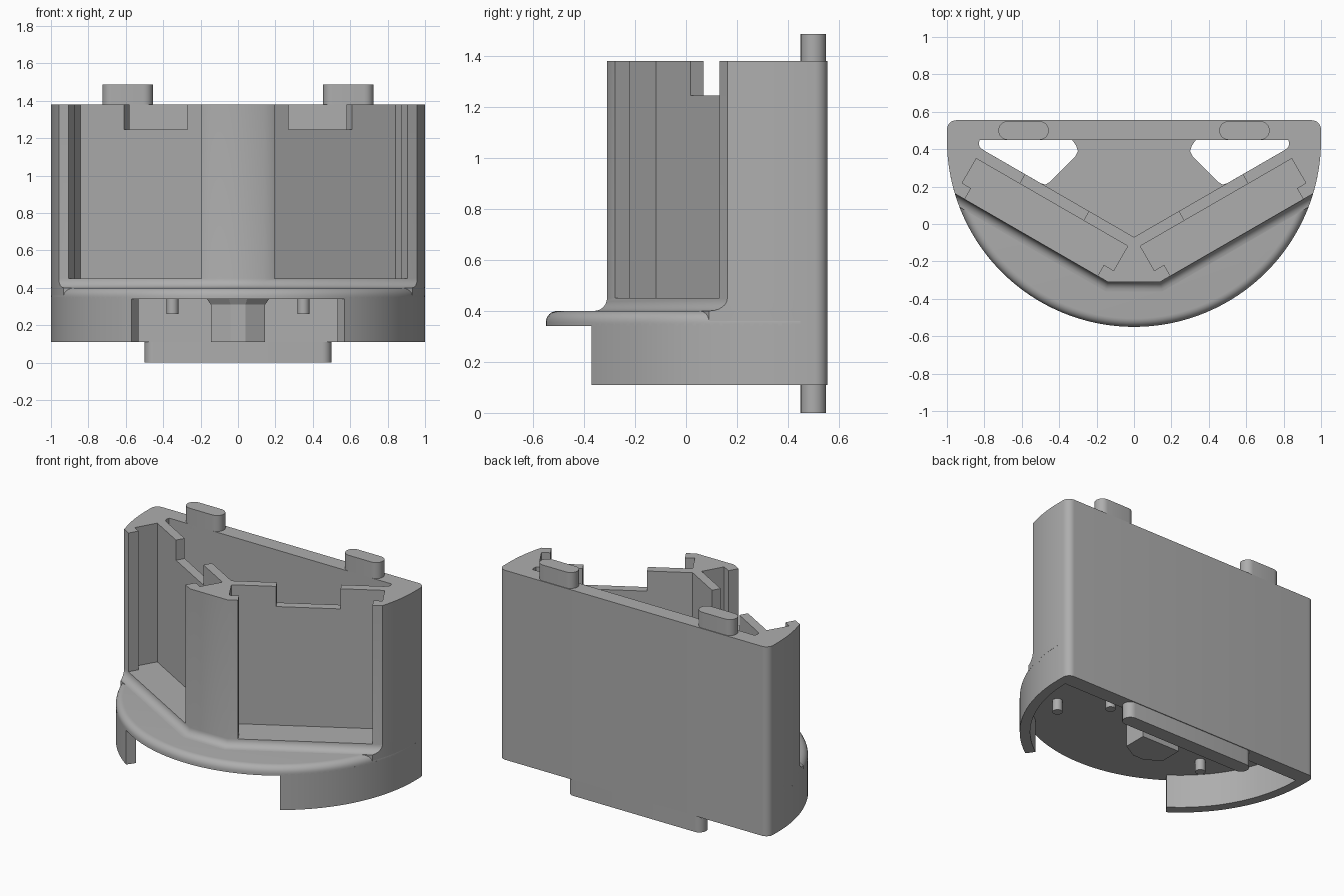
import bpy, bmesh
from math import sin, cos, pi, sqrt, asin, radians, atan2

cube = bpy.data.objects.get("Cube")
if cube:
    bpy.data.objects.remove(cube, do_unlink=True)

grey = bpy.data.materials.new("plain grey")
grey.use_nodes = True
COLOUR = (0.42, 0.42, 0.42, 1)
grey.diffuse_color = COLOUR
grey.node_tree.nodes["Principled BSDF"].inputs["Base Color"].default_value = COLOUR

CY = 0.45            # centre of the round front, radius 1
TOP = 1.38
C30, S30 = cos(pi / 6), sin(pi / 6)


def loft(name, layers):
    """Solid through a stack of (outline, z) layers with equal point counts."""
    bm = bmesh.new()
    rings = [[bm.verts.new((x, y, z)) for x, y in pts] for pts, z in layers]
    n = len(rings[0])
    for a, b in zip(rings, rings[1:]):
        for i in range(n):
            j = (i + 1) % n
            bm.faces.new((a[i], a[j], b[j], b[i]))
    bm.faces.new(rings[0][::-1])
    bm.faces.new(rings[-1])
    bmesh.ops.recalc_face_normals(bm, faces=bm.faces)
    mesh = bpy.data.meshes.new(name)
    bm.to_mesh(mesh)
    bm.free()
    mesh.materials.append(grey)
    ob = bpy.data.objects.new(name, mesh)
    bpy.context.collection.objects.link(ob)
    return ob


def prism(name, pts, z0, z1):
    return loft(name, [(pts, z0), (pts, z1)])


def activate(ob):
    bpy.ops.object.select_all(action='DESELECT')
    ob.select_set(True)
    bpy.context.view_layer.objects.active = ob


def smooth(ob):
    activate(ob)
    bpy.ops.object.shade_smooth_by_angle(angle=radians(30))


def cut(ob, cutters):
    activate(ob)
    for c in cutters:
        mod = ob.modifiers.new("cut", 'BOOLEAN')
        mod.operation, mod.solver, mod.object = 'DIFFERENCE', 'EXACT', c
        bpy.ops.object.modifier_apply(modifier=mod.name)


def arc(cx, cy, r, a0, a1, n):
    return [(cx + r * cos(a0 + (a1 - a0) * i / n),
             cy + r * sin(a0 + (a1 - a0) * i / n)) for i in range(n + 1)]


def mirrored(half):
    """Close a right-hand outline with its mirror image."""
    return half + [(-x, y) for x, y in reversed(half) if abs(x) > 1e-6]


def side(pts, s):
    return [(s * x, y) for x, y in pts]


def wall(u, n):
    """Plan position from distance along and out of the slanted wall."""
    return (u * C30 + n * S30, u * S30 - n * C30)


def footprint(e):
    """Upper body outline, slanted front pushed out by e."""
    n = 0.338 + e
    corner = wall(2 * (-0.31 - e + C30 * n), n)
    end = wall(0.225 + sqrt(1 - (n + 0.39) ** 2), n)
    return mirrored([corner] + arc(0, CY, 1, atan2(end[1] - CY, end[0]), 0, 12))


def stadium(x0, x1):
    return arc(x1 - 0.05, 0.5, 0.05, -pi / 2, pi / 2, 12) + \
        arc(x0 + 0.05, 0.5, 0.05, pi / 2, 3 * pi / 2, 12)


# Upper housing with a flared foot
flare = [(footprint(0.05 * (1 - sin(t))), 0.45 - 0.05 * cos(t))
         for t in (pi / 2 * i / 6 for i in range(7))]
housing = loft("housing", [(footprint(0.05), 0.36)] + flare + [(footprint(0), TOP)])

# Round floor with a rolled top edge
disc = [(mirrored(arc(0, CY, 1 - 0.045 * (1 - cos(t)), -pi / 2, 0, 40)), 0.355 + 0.045 * sin(t))
        for t in (pi / 2 * i / 6 for i in range(7))]
floor = loft("floor", [(mirrored(arc(0, CY, 1, -pi / 2, 0, 40)), 0.34)] + disc)

# Cutters: rear cavity, panel slots, wall notches and floor openings
cavity = prism("cavity_cutter", mirrored(
    [(0, -0.07), (0.8, 0.392), (0.825, 0.41), (0.83, 0.43), (0.82, 0.47)]), 0.4, 1.6)
slot = [wall(u, n) for u, n in (
    (-0.03, 0.119), (0.905, 0.119), (0.905, 0.27), (0.85, 0.27),
    (0.85, 0.5), (0.03, 0.5), (0.03, 0.27), (-0.03, 0.27))]
notch = [wall(u, n) for u, n in ((0.243, 0.02), (0.636, 0.02), (0.636, 0.16), (0.243, 0.16))]
opening = [(0.82, 0.47), (0.83, 0.43), (0.825, 0.41), (0.8, 0.392), (0.5, 0.219),
           (0.475, 0.21), (0.45, 0.225), (0.315, 0.36), (0.30, 0.39), (0.31, 0.42), (0.345, 0.47)]
slots, holes = [], []
for s in (1, -1):
    slots.append(prism("slot_cutter", side(slot, s), 0.45, 1.6))
    slots.append(prism("notch_cutter", side(notch, s), 1.245, 1.6))
    holes.append(prism("opening_cutter", side(opening, s), 0.2, 0.6))
cut(housing, [cavity] + slots + holes)
cut(floor, holes)
for c in [cavity] + slots + holes:
    bpy.data.objects.remove(c, do_unlink=True)
smooth(housing)
smooth(floor)

# Back wall with rounded corners
back = mirrored([(1, CY)] + arc(0.95, 0.505, 0.05, 0, pi / 2, 8))
smooth(prism("back_wall", back, 0.11, TOP))
smooth(prism("bottom_tab", stadium(-0.5, 0.5), 0, 0.15))

for s, label in ((1, "left"), (-1, "right")):
    # Curved skirt, open at the front
    a = -pi / 2 + asin(0.57)
    ring = arc(0, CY, 1, a, 0, 28) + arc(0, CY, 0.935, 0, a, 28)
    smooth(prism(label + "_skirt", side(ring, s), 0.11, 0.35))
    # Top locating tab
    smooth(prism(label + "_top_tab", side(stadium(0.455, 0.725), s), TOP - 0.03, 1.487))
    # Pegs below the floor
    for x, y in ((0.35, 0.19), (0.58, -0.05)):
        smooth(prism(label + "_peg", side(arc(x, y, 0.032, 0, 2 * pi * 15 / 16, 15), s), 0.26, 0.36))

# Central boss below the floor, widening where it meets it
boss = mirrored([(0.04, 0.04), (0.145, 0.1), (0.145, 0.26)])
wide = mirrored([(0.05, 0.02), (0.17, 0.085), (0.17, 0.285)])
loft("boss", [(boss, 0.11), (boss, 0.31), (wide, 0.345)])
